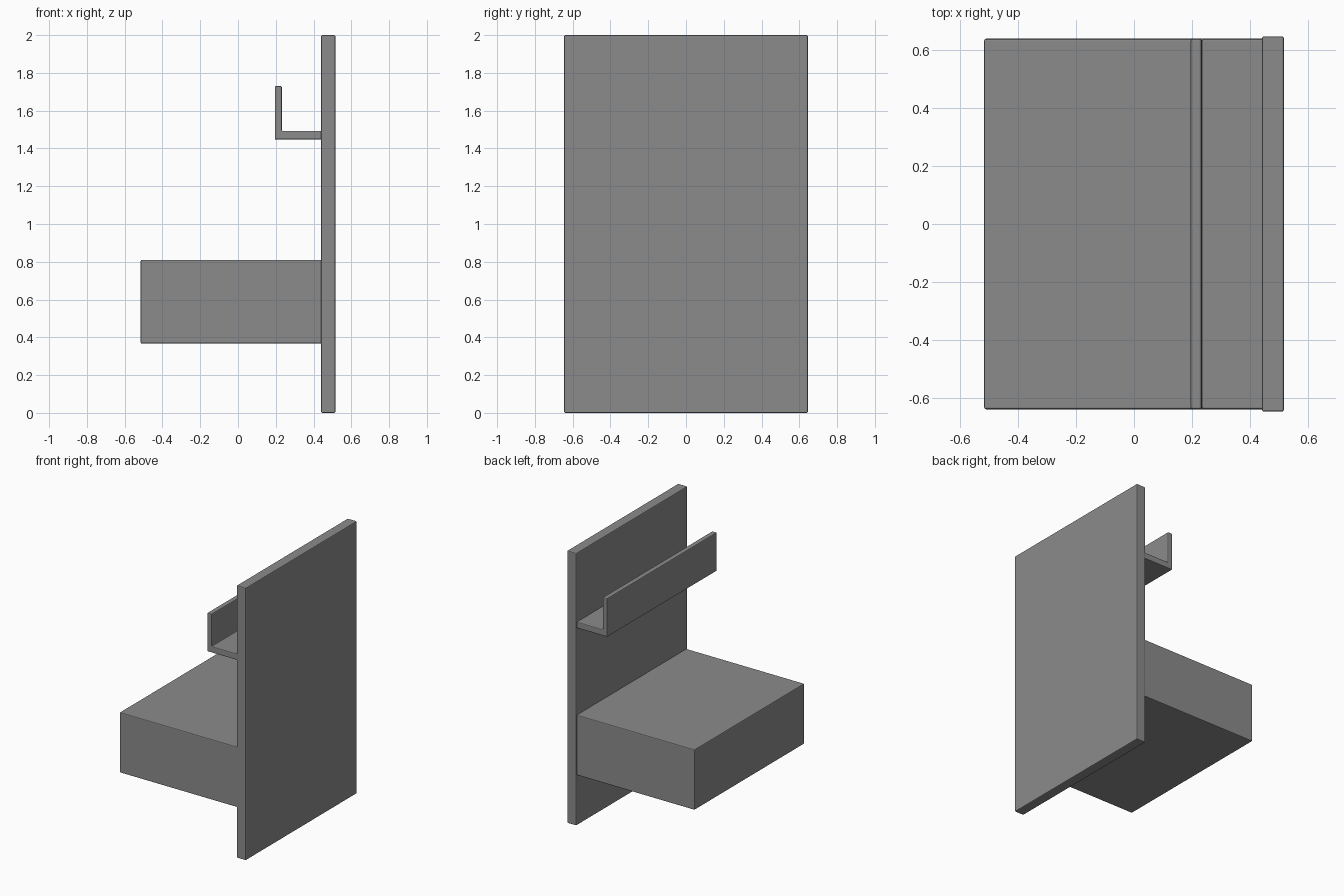
import bpy
import bmesh

cube = bpy.data.objects.get("Cube")
if cube:
    bpy.data.objects.remove(cube, do_unlink=True)

grey = bpy.data.materials.new("plain grey")
grey.use_nodes = True
colour = (0.26, 0.26, 0.26, 1)
grey.diffuse_color = colour
grey.node_tree.nodes["Principled BSDF"].inputs["Base Color"].default_value = colour


def extrude_profile(name, profile, half_width, bevel=0.006):
    """Extrude an x-z profile along y and soften its edges."""
    bm = bmesh.new()
    face = bm.faces.new([bm.verts.new((x, -half_width, z)) for x, z in profile])
    result = bmesh.ops.extrude_face_region(bm, geom=[face])
    verts = [v for v in result["geom"] if isinstance(v, bmesh.types.BMVert)]
    bmesh.ops.translate(bm, verts=verts, vec=(0, 2 * half_width, 0))
    bmesh.ops.recalc_face_normals(bm, faces=bm.faces)
    mesh = bpy.data.meshes.new(name)
    bm.to_mesh(mesh)
    bm.free()
    mesh.materials.append(grey)
    obj = bpy.data.objects.new(name, mesh)
    bpy.context.collection.objects.link(obj)
    mod = obj.modifiers.new("soft edges", 'BEVEL')
    mod.width = bevel
    mod.segments = 2
    mod.limit_method = 'ANGLE'
    return obj


def box_profile(x0, x1, z0, z1):
    return [(x0, z0), (x1, z0), (x1, z1), (x0, z1)]


WALL, INSIDE = 0.44, 0.46

# Upright back panel
extrude_profile("back_panel", box_profile(WALL, 0.515, 0, 2), 0.645)

# Drawer block, its rear edge seated inside the panel
extrude_profile("drawer_block", box_profile(-0.515, INSIDE, 0.367, 0.81), 0.637)

# L-shaped shelf with an upright lip
extrude_profile("lipped_shelf", [
    (0.195, 1.447), (INSIDE, 1.447), (INSIDE, 1.493),
    (0.232, 1.493), (0.232, 1.73), (0.195, 1.73)], 0.637)
